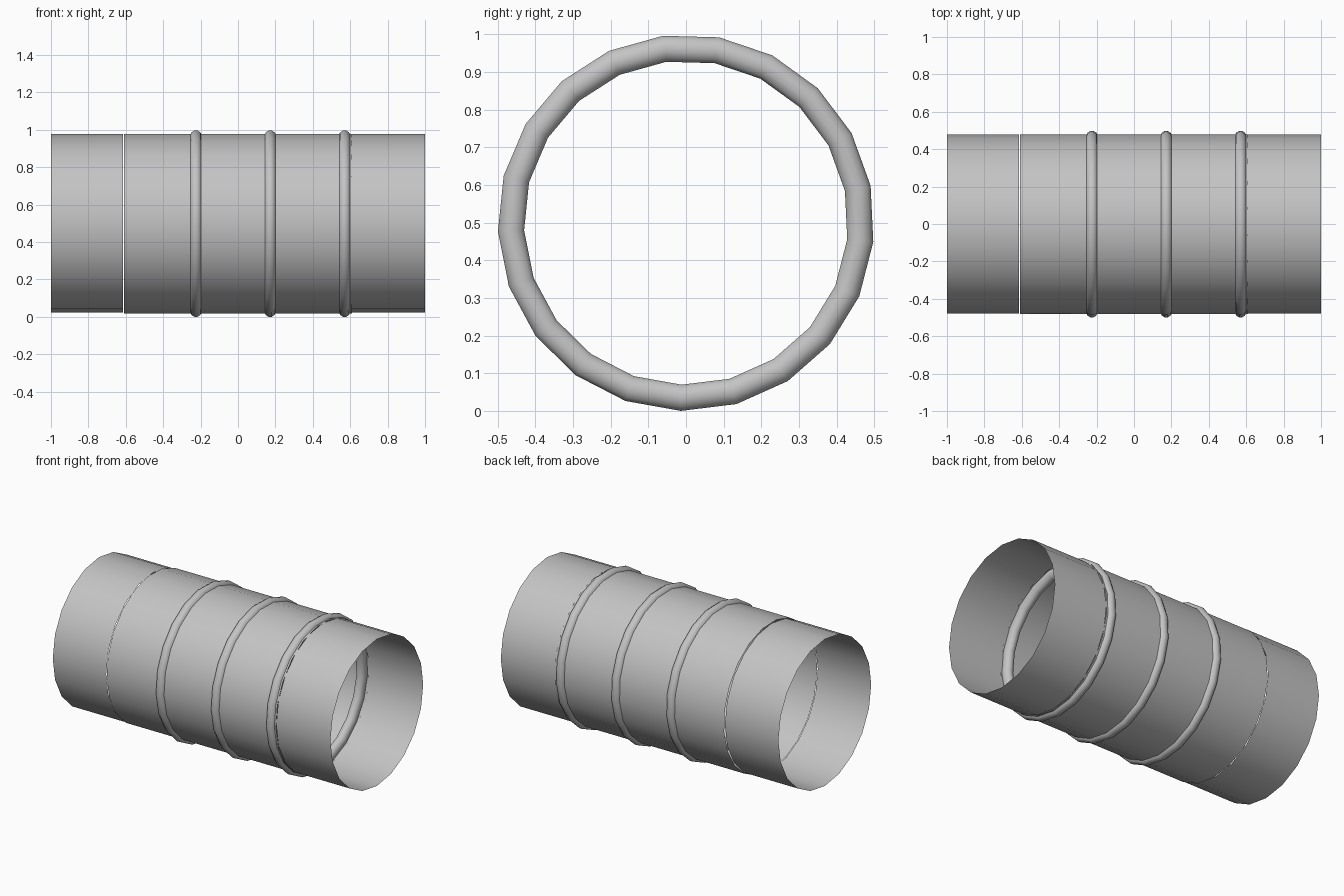
import bpy, bmesh, math

if "Cube" in bpy.data.objects:
    bpy.data.objects.remove(bpy.data.objects["Cube"])

steel = bpy.data.materials.new("light_grey_steel")
steel.diffuse_color = (0.55, 0.55, 0.55, 1)
steel.use_nodes = True
steel.node_tree.nodes["Principled BSDF"].inputs["Base Color"].default_value = steel.diffuse_color


def lathe(name, profile, sides, start, closed=False):
    """Spin a profile of (x, radius) points around the pipe axis."""
    bm = bmesh.new()
    rows = []
    for x, r in profile:
        row = []
        for k in range(sides):
            a = start + 2 * math.pi * k / sides
            row.append(bm.verts.new((x, r * math.sin(a), 0.5 + r * math.cos(a))))
        rows.append(row)
    pairs = list(zip(rows, rows[1:]))
    if closed:
        pairs.append((rows[-1], rows[0]))
    for a, b in pairs:
        for k in range(sides):
            n = (k + 1) % sides
            bm.faces.new((a[k], a[n], b[n], b[k]))
    # make the normals point outwards
    if closed:
        bmesh.ops.recalc_face_normals(bm, faces=bm.faces)
    else:
        for f in bm.faces:
            f.normal_update()
            c = f.calc_center_median()
            if f.normal.y * c.y + f.normal.z * (c.z - 0.5) < 0:
                f.normal_flip()
    mesh = bpy.data.meshes.new(name)
    bm.to_mesh(mesh)
    bm.free()
    mesh.materials.append(steel)
    ob = bpy.data.objects.new(name, mesh)
    bpy.context.collection.objects.link(ob)
    bpy.ops.object.select_all(action='DESELECT')
    ob.select_set(True)
    bpy.context.view_layer.objects.active = ob
    bpy.ops.object.shade_smooth_by_angle(angle=math.radians(50))
    return ob


TURN = math.radians(-7)   # rotation of the 21-sided parts

# open pipe ends
lathe("left_pipe_end", [(-1, 0.478), (-0.615, 0.478)], 20, 0)
lathe("right_pipe_end", [(0.61, 0.478), (1, 0.478)], 20, 0)

# middle sleeve
lathe("middle_sleeve", [(-0.61, 0.481), (0.61, 0.481)], 21, TURN)

# rounded clamp rings, visible outside and inside the sleeve
for i, cx in enumerate((-0.225, 0.172, 0.57)):
    section = []
    for k in range(12):
        a = 2 * math.pi * (k + 0.5) / 12
        section.append((cx + 0.033 * math.cos(a), 0.465 + 0.036 * math.sin(a)))
    lathe(f"clamp_ring_{i + 1}", section, 21, TURN, closed=True)
